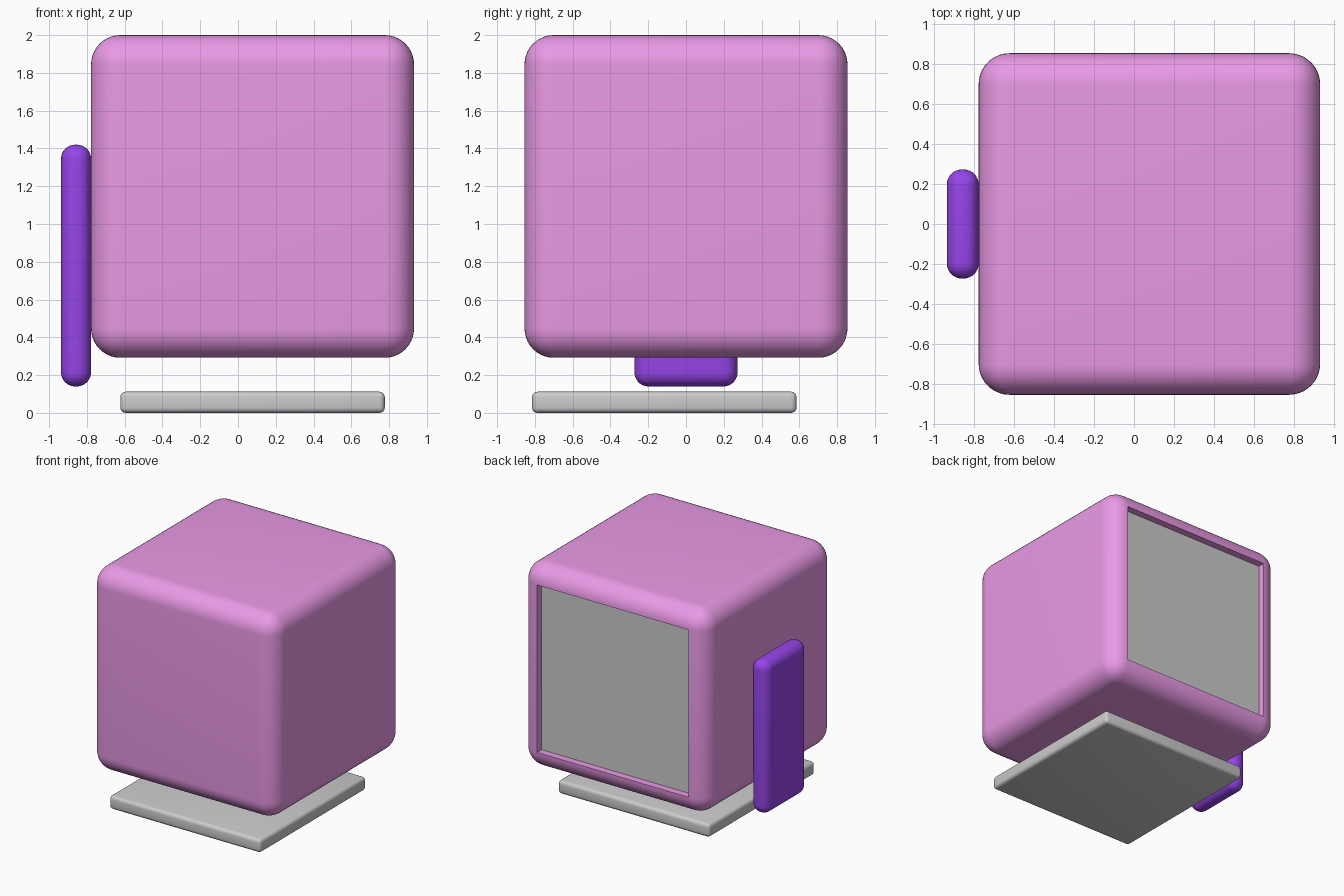
import bpy, bmesh, math
from mathutils import Vector

if "Cube" in bpy.data.objects:
    bpy.data.objects.remove(bpy.data.objects["Cube"])


def material(name, color):
    m = bpy.data.materials.new(name)
    m.diffuse_color = (*color, 1)
    m.use_nodes = True
    m.node_tree.nodes["Principled BSDF"].inputs["Base Color"].default_value = m.diffuse_color
    return m


def rounded_box(name, lo, hi, radius, segments, mat=None):
    """Box between two corners with all edges rounded."""
    lo, hi = Vector(lo), Vector(hi)
    bm = bmesh.new()
    bmesh.ops.create_cube(bm, size=1)
    bmesh.ops.scale(bm, vec=hi - lo, verts=bm.verts)
    if radius:
        bmesh.ops.bevel(bm, geom=bm.edges[:], offset=radius, segments=segments,
                        profile=0.5, affect='EDGES')
    me = bpy.data.meshes.new(name)
    bm.to_mesh(me)
    bm.free()
    ob = bpy.data.objects.new(name, me)
    ob.location = (lo + hi) / 2
    bpy.context.collection.objects.link(ob)
    if mat:
        me.materials.append(mat)
    return ob


def smooth(ob, angle=30):
    bpy.ops.object.select_all(action='DESELECT')
    ob.select_set(True)
    bpy.context.view_layer.objects.active = ob
    bpy.ops.object.shade_smooth_by_angle(angle=math.radians(angle))


pink = material("pink", (0.82, 0.32, 0.79))
purple = material("purple", (0.31, 0.06, 0.82))
RECESS = 0.06

# Cube housing, its flat back face pushed inward and left open for the panel
housing = rounded_box("housing", (-0.778, -0.855, 0.292), (0.932, 0.855, 2.0),
                      0.155, 10, pink)
bm = bmesh.new()
bm.from_mesh(housing.data)
back = max(bm.faces, key=lambda f: f.calc_center_median().y)
ext = bmesh.ops.extrude_discrete_faces(bm, faces=[back])["faces"]
inner = ext[0]
bmesh.ops.translate(bm, vec=(0, -RECESS, 0), verts=inner.verts)
bm.faces.remove(inner)
bm.to_mesh(housing.data)
bm.free()
smooth(housing)

# Recessed grey panel closing the back
rounded_box("back_panel", (-0.623, 0.765, 0.447), (0.777, 0.855 - RECESS, 1.845), 0, 1)

# Upright slab on the left side
smooth(rounded_box("side_slab", (-0.937, -0.273, 0.14), (-0.778, 0.273, 1.42),
                   0.075, 8, purple))

# Thin base plate
smooth(rounded_box("base_plate", (-0.623, -0.815, 0.0), (0.777, 0.585, 0.112),
                   0.028, 4))
